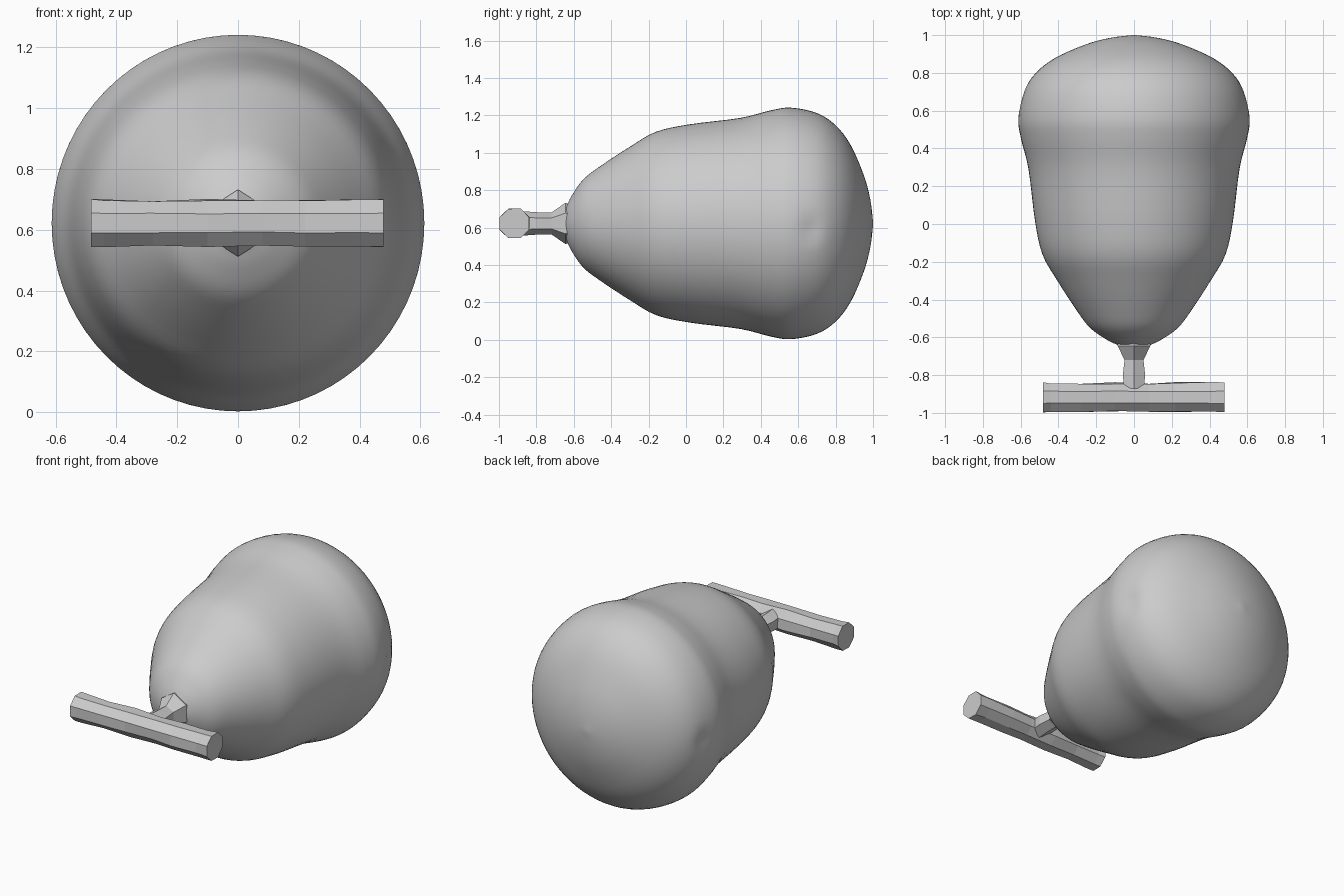
import bpy, bmesh, math, random
from mathutils import Vector

random.seed(4)
if "Cube" in bpy.data.objects:
    bpy.data.objects.remove(bpy.data.objects["Cube"], do_unlink=True)

AXIS_Z = 0.622

grey = bpy.data.materials.new("plain grey")
grey.use_nodes = True
colour = (0.6, 0.6, 0.6, 1)
grey.diffuse_color = colour
grey.node_tree.nodes["Principled BSDF"].inputs["Base Color"].default_value = colour


def rings_object(name, rings, adjust=None):
    """Skin a list of point rings and cap both ends."""
    bm = bmesh.new()
    loops = [[bm.verts.new(p) for p in ring] for ring in rings]
    n = len(loops[0])
    for a, b in zip(loops, loops[1:]):
        for i in range(n):
            j = (i + 1) % n
            bm.faces.new((a[i], a[j], b[j], b[i]))
    bm.faces.new(loops[0])
    bm.faces.new(loops[-1])
    if adjust:
        for v in bm.verts:
            adjust(v)
    bmesh.ops.recalc_face_normals(bm, faces=bm.faces)
    mesh = bpy.data.meshes.new(name)
    bm.to_mesh(mesh)
    bm.free()
    mesh.materials.append(grey)
    obj = bpy.data.objects.new(name, mesh)
    bpy.context.collection.objects.link(obj)
    return obj


def ring_y(y, rx, rz, n, turn=0.0):
    angles = [2 * math.pi * i / n + turn for i in range(n)]
    return [Vector((rx * math.cos(a), y, AXIS_Z + rz * math.sin(a))) for a in angles]


def smooth_path(points, steps):
    """Catmull-Rom curve through the profile points."""
    pts = [points[0]] + points + [points[-1]]
    out = []
    for p0, p1, p2, p3 in zip(pts, pts[1:], pts[2:], pts[3:]):
        for s in range(steps):
            t = s / steps
            out.append(tuple(0.5 * (2 * b + (c - a) * t + (2 * a - 5 * b + 4 * c - d) * t * t
                                    + (3 * b - a - 3 * c + d) * t ** 3)
                             for a, b, c, d in zip(p0, p1, p2, p3)))
    return out + [points[-1]]


# Pear-shaped body turned around the y axis: (y, radius)
profile = [(-0.66, 0.05), (-0.64, 0.09), (-0.61, 0.15), (-0.55, 0.235), (-0.46, 0.305),
           (-0.3, 0.41), (-0.16, 0.49), (0.02, 0.53), (0.29, 0.564), (0.45, 0.604),
           (0.56, 0.619), (0.7, 0.59), (0.8, 0.525), (0.88, 0.42), (0.95, 0.26),
           (0.985, 0.13), (1.0, 0.01)]


def dent_sides(v):
    """Small blemishes on the two sides of the bulb."""
    for side in (-1, 1):
        d = (v.co - Vector((side * 0.6, 0.67, 0.59))).length
        v.co.x -= side * 0.02 * math.exp(-(d / 0.05) ** 2)


body = rings_object("body", [ring_y(y, r * 0.99, r, 72) for y, r in smooth_path(profile, 4)],
                    dent_sides)
bpy.context.view_layer.objects.active = body
body.select_set(True)
bpy.ops.object.shade_smooth_by_angle(angle=math.radians(50))
body.select_set(False)

# Faceted neck flaring into the body
neck_profile = [(-0.87, 0.06, 0.065), (-0.8, 0.068, 0.06), (-0.72, 0.058, 0.058),
                (-0.645, 0.1, 0.11), (-0.6, 0.1, 0.1)]
rings_object("neck", [ring_y(y, rx, rz, 6, math.pi / 6) for y, rx, rz in neck_profile])


# Rough eight-sided crossbar
def bar_ring(x, wobble):
    ring = []
    for i in range(8):
        a = math.pi / 4 * (i + 0.5)
        r = 0.087 - wobble * random.random()
        ring.append(Vector((x, -0.917 + r * math.cos(a), AXIS_Z + r * math.sin(a))))
    return ring


stations = [-0.483, -0.44, -0.28, -0.1, 0.08, 0.22, 0.4, 0.478]
rings_object("crossbar", [bar_ring(x, 0.004 if abs(x) > 0.45 else 0.012) for x in stations])
